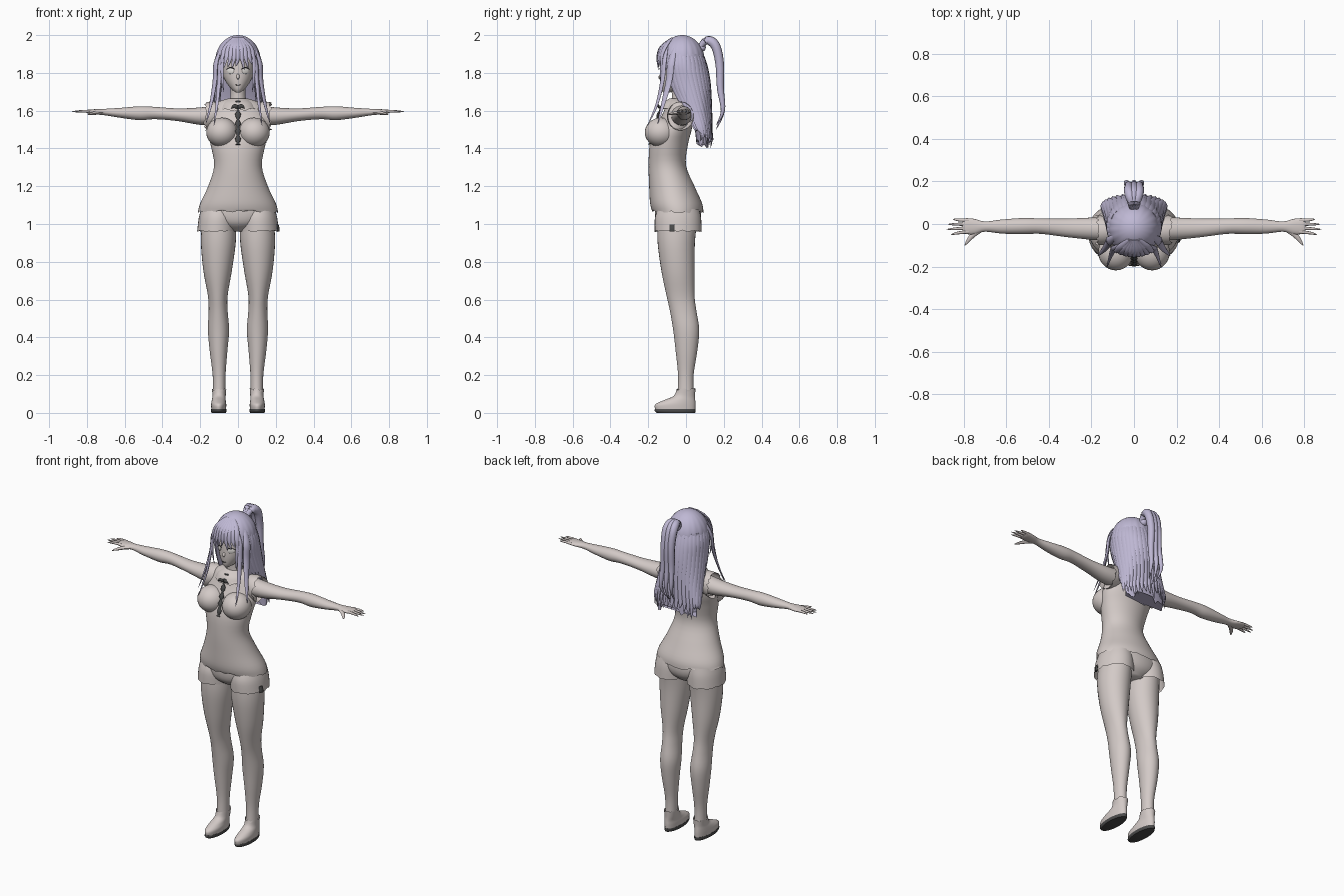
import bpy, bmesh, math, random
from mathutils import Vector, Matrix

random.seed(4)
cube = bpy.data.objects.get("Cube")
if cube:
    bpy.data.objects.remove(cube)


def material(name, rgb):
    m = bpy.data.materials.new(name)
    m.use_nodes = True
    m.diffuse_color = (*rgb, 1)
    m.node_tree.nodes["Principled BSDF"].inputs["Base Color"].default_value = (*rgb, 1)
    return m


BEIGE = material("warm pale beige", (.65, .59, .57))
LILAC = material("lilac hair", (.52, .48, .66))
DARK = material("charcoal", (.07, .07, .07))
WHITE = material("eye white", (.8, .77, .74))


def finish(name, bm, mat):
    bmesh.ops.recalc_face_normals(bm, faces=bm.faces)
    mesh = bpy.data.meshes.new(name)
    bm.to_mesh(mesh)
    bm.free()
    mesh.materials.append(mat)
    mesh.shade_smooth()
    mesh.set_sharp_from_angle(angle=math.radians(50))
    ob = bpy.data.objects.new(name, mesh)
    bpy.context.collection.objects.link(ob)
    return ob


def smooth(rows, n=4):
    """Catmull-Rom interpolation of rows of numbers."""
    out = []
    last = len(rows) - 1
    for i in range(last):
        p0, p1, p2, p3 = (rows[min(max(k, 0), last)] for k in range(i - 1, i + 3))
        for j in range(n):
            t = j / n
            out.append([b + .5 * t * (c - a + t * (2*a - 5*b + 4*c - d + t * (3*(b - c) + d - a)))
                        for a, b, c, d in zip(p0, p1, p2, p3)])
    return out + [list(rows[-1])]


def skin(name, rings, mat, caps):
    bm = bmesh.new()
    loops = [[bm.verts.new(p) for p in ring] for ring in rings]
    n = len(loops[0])
    for a, b in zip(loops, loops[1:]):
        for i in range(n):
            bm.faces.new((a[i], a[(i + 1) % n], b[(i + 1) % n], b[i]))
    if caps:
        bm.faces.new(loops[0])
        bm.faces.new(loops[-1])
    return finish(name, bm, mat)


def tube(name, rows, mat=BEIGE, axis="z", s=1, n=32, caps=True, jag=0):
    """Loft of ellipses; each row is position, centre, radius, low, high. Last ring may be ragged."""
    rings = []
    for t, c, r, lo, hi in smooth(rows):
        ring = []
        for k in range(n):
            a = math.tau * k / n
            u, v = c + r * math.cos(a), (lo + hi) / 2 + (hi - lo) / 2 * math.sin(a)
            ring.append(Vector((s * u, v, t) if axis == "z" else (s * t, u, v)))
        rings.append(ring)
    if jag:
        for p in rings[-1]:
            p["xyz".index(axis)] += random.uniform(-jag, jag)
    return skin(name, rings, mat, caps)


def lock_shape(t):
    return max(.04, min(1, .5 + 2 * t) * (1 - t ** 3))


def finger_shape(t):
    return max(.15, (1 - t ** 5) * (1 - .25 * t))


def hair_out(p):
    return Vector((p.x, p.y + .02, max(0, p.z - 1.86)))


def rope(name, pts, width, thick, mat=LILAC, out=hair_out, shape=lock_shape, s=1, n=8):
    """Flattened, tapering strand that follows a path."""
    path = [Vector((s * p[0], p[1], p[2])) for p in smooth(pts, 5)]
    rings = []
    for i, p in enumerate(path):
        tan = (path[min(i + 1, len(path) - 1)] - path[max(i - 1, 0)]).normalized()
        side = tan.cross(out(p)).normalized()
        up = side.cross(tan)
        f = shape(i / (len(path) - 1))
        rings.append([p + side * width * f * math.cos(math.tau * k / n)
                      + up * thick * f * math.sin(math.tau * k / n) for k in range(n)])
    return skin(name, rings, mat, True)


def blob(name, centre, radii, mat=BEIGE, turn=0):
    bm = bmesh.new()
    m = Matrix.Translation(centre) @ Matrix.Rotation(turn, 4, "Z") @ Matrix.Diagonal((*radii, 1))
    bmesh.ops.create_uvsphere(bm, u_segments=28, v_segments=18, radius=1, matrix=m)
    return finish(name, bm, mat)


def front(p):
    return Vector((0, -1, 0))


def upward(p):
    return Vector((0, 0, 1))


# Torso with a ragged blouse hem
tube("blouse", [(1.665, 0, .05, -.08, .01), (1.64, 0, .115, -.1, .03), (1.58, 0, .15, -.125, .04),
                (1.5, 0, .16, -.165, .03), (1.42, 0, .145, -.192, .01), (1.31, 0, .126, -.198, 0),
                (1.2, 0, .158, -.195, .045), (1.11, 0, .2, -.19, .085), (1.065, 0, .212, -.178, .092)],
     n=48, caps=False, jag=.008)
tube("hips", [(1.16, 0, .16, -.16, .06), (1.06, 0, .195, -.165, .08), (1.0, 0, .15, -.15, .07),
              (.96, 0, .06, -.1, .03)])
tube("neck", [(1.62, 0, .05, -.08, .02), (1.68, 0, .04, -.075, .01), (1.76, 0, .043, -.08, .015)])
tube("collar", [(1.665, 0, .052, -.088, .02), (1.64, 0, .085, -.122, .03), (1.605, 0, .1, -.142, .03)],
     caps=False, jag=.008)

# Head and face
tube("head", [(1.697, 0, .012, -.122, -.085), (1.715, 0, .036, -.132, -.02), (1.755, 0, .066, -.137, .03),
              (1.8, 0, .083, -.136, .06), (1.86, 0, .09, -.13, .07), (1.92, 0, .08, -.11, .06),
              (1.97, 0, .04, -.07, .03)])
rope("nose", [(0, -.132, 1.795), (0, -.141, 1.775), (0, -.134, 1.766)], .008, .006, BEIGE, front)
rope("mouth", [(-.013, -.136, 1.737), (0, -.139, 1.735), (.013, -.136, 1.737)], .002, .003, DARK, front,
     finger_shape)

# Front tie with bow
rope("tie", [(0, -.105, 1.65), (0, -.135, 1.61), (0, -.158, 1.54), (0, -.176, 1.48), (0, -.194, 1.42)],
     .017, .01, DARK, front, lambda t: .65 + .35 * math.sin(t * 38), n=10)

for s, label in ((1, "left"), (-1, "right")):
    blob(label + "_bust", (s * .085, -.132, 1.485), (.083, .086, .078))
    blob(label + "_eye", (s * .04, -.126, 1.81), (.021, .004, .015), WHITE, s * .55)
    rope(label + "_lash", [(.018, -.139, 1.82), (.04, -.131, 1.829), (.064, -.112, 1.817)],
         .003, .003, DARK, front, s=s)
    rope(label + "_bow", [(0, -.14, 1.615), (.018, -.147, 1.625), (.036, -.145, 1.612)],
         .011, .005, DARK, front, s=s)

    # Arm and sleeve
    tube(label + "_sleeve", [(.1, -.03, .06, 1.52, 1.645), (.14, -.03, .068, 1.505, 1.648),
                             (.172, -.03, .07, 1.495, 1.645)], axis="x", s=s, caps=False, jag=.01)
    tube(label + "_arm", [(.1, -.025, .055, 1.52, 1.63), (.2, -.022, .052, 1.525, 1.617),
                          (.32, -.018, .043, 1.545, 1.612), (.44, -.01, .036, 1.555, 1.62),
                          (.52, -.01, .038, 1.55, 1.623), (.62, -.012, .033, 1.562, 1.615),
                          (.7, -.012, .024, 1.575, 1.61), (.75, -.012, .036, 1.58, 1.608),
                          (.79, -.01, .037, 1.585, 1.606), (.805, -.01, .03, 1.59, 1.602)],
         axis="x", s=s, n=24)
    for i, tip in enumerate((.85, .875, .88, .86)):
        y = .019 - i * .02
        rope(label + "_finger", [(.775, y * .9, 1.597), (.82, y, 1.597), (tip, y * 1.2, 1.595)],
             .0085, .008, BEIGE, upward, finger_shape, s)
    rope(label + "_thumb", [(.72, -.025, 1.592), (.76, -.055, 1.587), (.795, -.1, 1.58)],
         .014, .011, BEIGE, upward, finger_shape, s)

    # Shorts leg and leg
    tube(label + "_shorts_leg", [(1.08, .105, .09, -.15, .07), (1.03, .108, .1, -.165, .08),
                                 (.962, .112, .104, -.166, .083)], s=s, caps=False, jag=.005)
    tube(label + "_leg", [(1.02, .1, .09, -.15, .06), (.9, .104, .092, -.15, .047),
                          (.75, .108, .075, -.13, .045), (.62, .107, .052, -.103, .045),
                          (.54, .105, .05, -.085, .055), (.44, .103, .056, -.068, .07),
                          (.33, .103, .047, -.055, .06), (.2, .1, .034, -.042, .04),
                          (.09, .1, .033, -.045, .04)], s=s)

    # Shoe, cuff and sole
    tube(label + "_shoe", [(.018, .102, .039, -.163, .049), (.045, .102, .04, -.163, .05),
                           (.066, .102, .037, -.12, .049), (.09, .1, .035, -.065, .048),
                           (.125, .1, .038, -.05, .05)], s=s, caps=False, jag=.006)
    tube(label + "_sole", [(0, .102, .038, -.155, .048), (.01, .102, .041, -.166, .051),
                           (.02, .102, .04, -.165, .051)], DARK, s=s)

    # Long locks framing the face
    rope(label + "_front_lock", [(.06, -.1, 1.94), (.092, -.115, 1.86), (.1, -.125, 1.76),
                                 (.112, -.155, 1.63), (.128, -.205, 1.52)], .016, .009, s=s)
    rope(label + "_side_lock", [(.09, -.06, 1.93), (.117, -.08, 1.85), (.122, -.09, 1.76),
                                (.142, -.12, 1.64), (.17, -.15, 1.53)], .022, .01, s=s)
    rope(label + "_cheek_lock", [(.07, -.1, 1.93), (.086, -.125, 1.85), (.083, -.13, 1.77),
                                 (.075, -.125, 1.7)], .013, .007, s=s)

# Small tab on the shorts
rope("shorts_tab", [(.208, -.075, .997), (.213, -.075, .975), (.213, -.075, .96)], .014, .006, DARK,
     lambda p: Vector((1, -.3, 0)), lambda t: 1)

# Ridged hair cap, open over the face
bm = bmesh.new()
bmesh.ops.create_uvsphere(bm, u_segments=72, v_segments=28, radius=1)
for v in bm.verts:
    ridge = 1 + .012 * math.sin(math.atan2(v.co.y, v.co.x) * 18) * (1 - v.co.z ** 2)
    v.co = Vector((v.co.x * .119 * ridge, v.co.y * .118 * ridge - .02, v.co.z * .135 + 1.865))
face_gap = [v for v in bm.verts if v.co.z < 1.76 or (v.co.y < -.07 and v.co.z < 1.88)]
bmesh.ops.delete(bm, geom=face_gap, context="VERTS")
finish("hair_cap", bm, LILAC)

# Fringe
for i in range(9):
    x = -.08 + i * .02
    sweep = -.012 if x < .02 else .012
    y = -.152 + 3.5 * x * x
    rope("fringe_lock", [(x * .3, -.075, 1.985), (x * .85, y + .018, 1.935), (x * 1.05, y, 1.88),
                         (x * 1.05 + sweep, y + .004, 1.825 + random.uniform(-.012, .02))], .016, .007)

# Back hair mass and the loose strands over it
tube("back_hair", [(1.9, 0, .108, -.06, .085), (1.78, 0, .113, -.03, .1), (1.64, 0, .12, .03, .115),
                   (1.52, 0, .138, .045, .125), (1.43, 0, .135, .055, .125)], LILAC, jag=.03)
for i in range(25):
    a = math.radians(-38 + i * 256 / 24)
    c, d = math.cos(a), math.sin(a)
    end = 1.4 + random.uniform(0, .07) + max(0, -d) * .12
    rope("back_hair_strand", [(.085 * c, -.02 + .085 * d, 1.95), (.117 * c, -.018 + .115 * d, 1.86),
                              (.122 * c, .005 + .115 * d, 1.75), (.135 * c, .055 + .075 * d, 1.6),
                              (.15 * c, .085 + .05 * d, 1.5), (.15 * c, .085 + .06 * d, end)], .024, .011)

# High ponytail
blob("ponytail_tie", (0, .085, 1.935), (.022, .02, .022), LILAC)
for x in (-.024, 0, .024):
    rope("ponytail", [(x * .3, .07, 1.93), (x * .6, .11, 1.972), (x, .155, 1.945), (x, .178, 1.85),
                      (x * 1.2, .182, 1.72), (x * 1.5, .195, 1.6), (x, .16, 1.5 + abs(x))],
         .024, .026, out=lambda p: Vector((0, 1, .6)))
